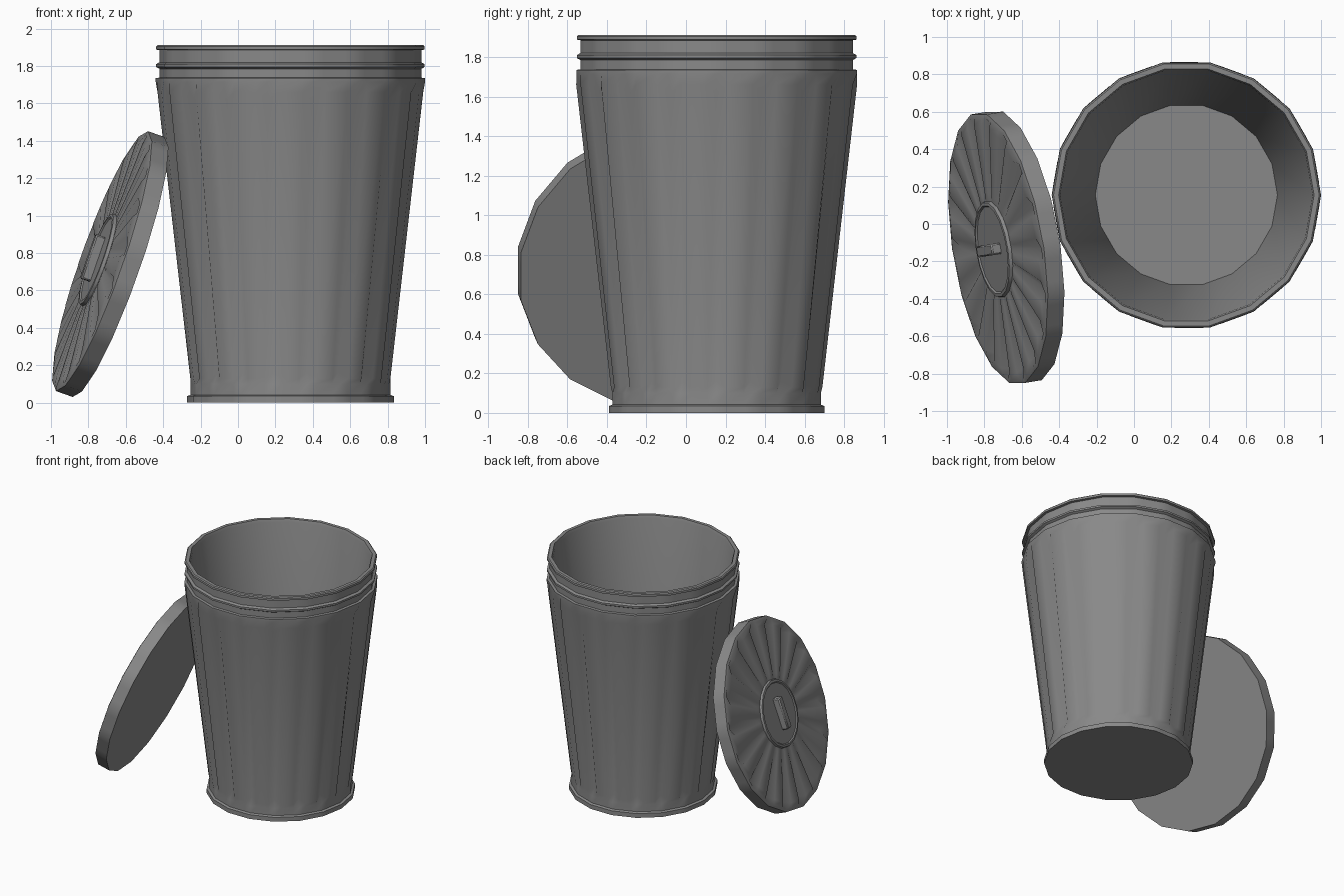
import bpy, bmesh
from math import cos, sin, radians
from mathutils import Matrix, Vector

if "Cube" in bpy.data.objects:
    bpy.data.objects.remove(bpy.data.objects["Cube"])

SIDES = 18
# columns inside each flat side: angle from its centre, and whether it is a ridge
FLUTED = [(-10, 0), (-5, 1), (5, 1)]
PLAIN = [(-10, 0)]

metal = bpy.data.materials.new("dark_metal")
metal.diffuse_color = (.25, .25, .25, 1)
metal.use_nodes = True
metal.node_tree.nodes["Principled BSDF"].inputs["Base Color"].default_value = metal.diffuse_color


def finish(name, bm, matrix):
    me = bpy.data.meshes.new(name)
    bm.to_mesh(me)
    bm.free()
    me.materials.append(metal)
    ob = bpy.data.objects.new(name, me)
    bpy.context.collection.objects.link(ob)
    ob.matrix_world = matrix
    for o in bpy.context.selected_objects:
        o.select_set(False)
    bpy.context.view_layer.objects.active = ob
    ob.select_set(True)
    bpy.ops.object.shade_smooth_by_angle(angle=radians(40))
    return ob


def loft(name, rings, matrix, cap_start=True, cap_end=True, flip=False):
    """Skin a list of closed rings, bottom to top, and cap the chosen ends."""
    bm = bmesh.new()
    loops = [[bm.verts.new(p) for p in r] for r in rings]
    for a, b in zip(loops, loops[1:]):
        n = len(a)
        for i in range(n):
            j = (i + 1) % n
            bm.faces.new((a[i], a[j], b[j], b[i]))
    if cap_start:
        bm.faces.new(loops[0][::-1])
    if cap_end:
        bm.faces.new(loops[-1])
    return finish(name, bm, matrix)


def ring(r, z, phase, groove_r=None, groove_z=None, cols=FLUTED):
    """18-sided ring; with groove values the ridges and grooves differ."""
    pts = []
    for k in range(SIDES):
        for off, ridge in cols:
            a = radians(phase + 360 / SIDES * k + off)
            rr, zz = r * cos(radians(10)) / cos(radians(off)), z
            if groove_r is not None:
                rr = r if ridge else groove_r
            if groove_z is not None and not ridge:
                zz = groove_z
            pts.append((rr * cos(a), rr * sin(a), zz))
    return pts


# fluted can: foot, fluted wall, neck beads
place = Matrix.Translation((.28, .155, 0))
foot = [(.553, 0), (.553, .035), (.535, .042), (.535, .10)]
neck = [(.72, 1.715), (.72, 1.735), (.70, 1.738), (.70, 1.785), (.718, 1.795),
        (.718, 1.81), (.70, 1.82), (.70, 1.885)]
rings = [ring(r, z, 10) for r, z in foot]
rings += [ring(.537, .13, 10, .508, .16), ring(.713, 1.66, 10, .678, 1.62)]
rings += [ring(r, z, 10) for r, z in neck]
loft("can_wall", rings, place, cap_end=False)

# rolled rim, smooth inner wall and floor
inside = [(.70, 1.885), (.718, 1.888), (.718, 1.905), (.71, 1.912),
          (.683, 1.912), (.675, 1.89), (.487, .04)]
loft("can_rim_and_inside", [ring(r, z, 10, cols=PLAIN) for r, z in inside], place, cap_start=False)

# leaning frame for the lid
n = Vector((-.932, -.15, .33)).normalized()
u = Vector((0, 0, 1)).cross(n).normalized()
v = n.cross(u)
lean = Matrix((u, v, n)).transposed().to_4x4()
lean.translation = (-.685, -.125, .742)

# lid: flat underside, straight edge, radial ribs, raised centre disc
T = -3
lid = [ring(.737, -.05, T), ring(.737, .045, T), ring(.715, .052, T),
       ring(.67, .06, T, .66, .018), ring(.30, .066, T, .31, .055)]
lid += [ring(r, z, T) for r, z in [(.262, .062), (.257, .08), (.24, .082), (.232, .074)]]
loft("lid", lid, lean)


def box(name, centre, size):
    bm = bmesh.new()
    bmesh.ops.create_cube(bm, size=1, matrix=Matrix.Translation(centre) @ Matrix.Diagonal((*size, 1)))
    bmesh.ops.bevel(bm, geom=bm.edges[:], offset=.008, segments=1, affect='EDGES')
    return finish(name, bm, lean)


# lid handle: one solid grip bar
box("lid_handle", (0, 0, .095), (.06, .25, .06))
